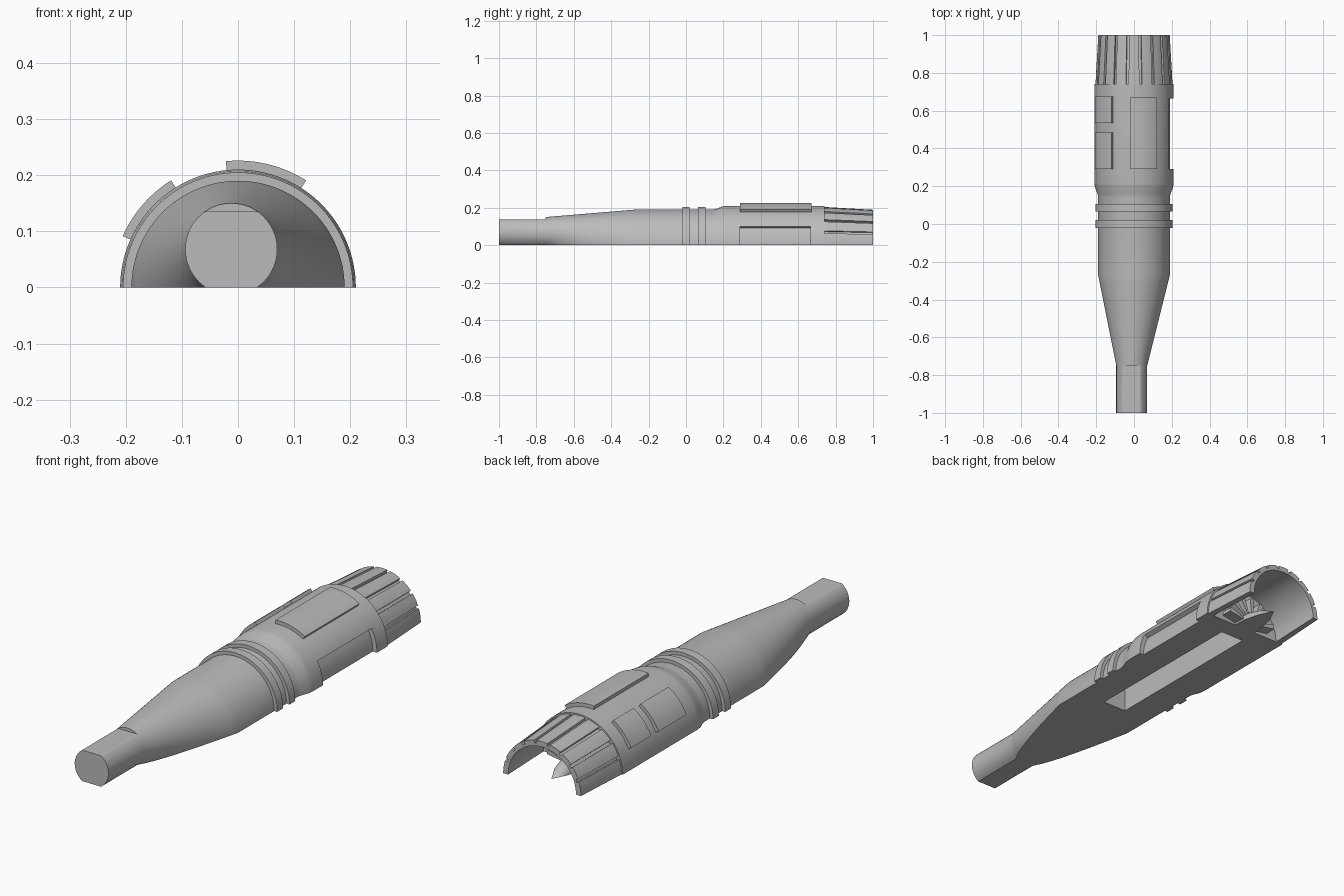
import bpy, bmesh
from math import sin, cos, asin, pi, radians
from mathutils import Vector

cube = bpy.data.objects.get("Cube")
if cube:
    bpy.data.objects.remove(cube, do_unlink=True)

grey = bpy.data.materials.new("plain grey")
grey.use_nodes = True
COLOUR = (0.5, 0.5, 0.5, 1)
grey.diffuse_color = COLOUR
grey.node_tree.nodes["Principled BSDF"].inputs["Base Color"].default_value = COLOUR


def finish(name, bm, smooth=True):
    bmesh.ops.remove_doubles(bm, verts=bm.verts, dist=1e-5)
    bmesh.ops.recalc_face_normals(bm, faces=bm.faces)
    mesh = bpy.data.meshes.new(name)
    bm.to_mesh(mesh)
    bm.free()
    ob = bpy.data.objects.new(name, mesh)
    bpy.context.collection.objects.link(ob)
    mesh.materials.append(grey)
    if smooth:
        shade(ob)
    return ob


def shade(ob):
    bpy.ops.object.select_all(action="DESELECT")
    ob.select_set(True)
    bpy.context.view_layer.objects.active = ob
    bpy.ops.object.shade_smooth_by_angle(angle=radians(25))


def skin(bm, rows, closed):
    """Join rows of points with quads and cap the first and last row."""
    rows = [[bm.verts.new(p) for p in row] for row in rows]
    n = len(rows[0])
    for a, b in zip(rows, rows[1:]):
        for i in range(n if closed else n - 1):
            j = (i + 1) % n
            bm.faces.new((a[i], a[j], b[j], b[i]))
    bm.faces.new(rows[0])
    bm.faces.new(rows[-1])


def sweep(name, section, start=0, end=180):
    """Turn a closed (y, radius) section about the long axis between two angles."""
    steps = max(2, round((end - start) / 3))
    angles = [radians(start + (end - start) * i / steps) for i in range(steps + 1)]
    bm = bmesh.new()
    skin(bm, [[(r * cos(a), y, r * sin(a)) for y, r in section] for a in angles], True)
    return finish(name, bm)


def band(y0, y1, r0, r1):
    return [(y0, r0), (y0, r1), (y1, r1), (y1, r0)]


def cut(ob, cutter):
    mod = ob.modifiers.new("cut", "BOOLEAN")
    mod.operation, mod.solver, mod.object = "DIFFERENCE", "EXACT", cutter
    bpy.context.view_layer.objects.active = ob
    bpy.ops.object.modifier_apply(modifier=mod.name)
    bpy.data.objects.remove(cutter, do_unlink=True)


def box(name, lo, hi):
    bm = bmesh.new()
    bmesh.ops.create_cube(bm, size=1)
    lo, hi = Vector(lo), Vector(hi)
    for v in bm.verts:
        v.co = (lo + hi) / 2 + v.co * (hi - lo)
    return finish(name, bm, False)


# Body: circles cut flat at the ground, lofted from narrow nose to wide cowl
def slice_points(y, t, r, top=1):
    cx, cz = -0.012 * (1 - t), 0.068 * (1 - t)
    low = asin(-cz / r)
    angles = [low + (pi - 2 * low) * i / 64 for i in range(65)]
    return [(cx + r * cos(a), y, max(0, min(top, cz + r * sin(a)))) for a in angles]


NOSE, WAIST, COWL = 0.082, 0.19, 0.21
rows = [slice_points(y, 0, NOSE, 0.136) for y in (-1, -0.75)]
for i in range(13):
    t = i / 12
    rows.append(slice_points(-0.75 + 0.48 * t, t, NOSE + (WAIST - NOSE) * t))
rows += [slice_points(y, 1, r) for y, r in
         ((0.14, WAIST), (0.16, 0.193), (0.195, 0.207), (0.22, COWL), (0.74, COWL))]
bm = bmesh.new()
skin(bm, rows, True)
body = finish("body", bm)

# Side recess and underside pocket
cut(body, sweep("recess_cutter", band(0.29, 0.665, WAIST, 0.24), -20, 28.5))
cut(body, box("pocket_cutter", (-0.058, -0.13, -0.1), (0.058, 0.655, 0.13)))
shade(body)

# Two collar rings
for name, y in (("front_ring", -0.02), ("rear_ring", 0.065)):
    sweep(name, band(y, y + 0.04, 0.188, 0.205))

# Raised panels on the cowl
sweep("top_panel", band(0.29, 0.67, 0.205, 0.226), 57.5, 95.5)
sweep("side_panel_front", band(0.29, 0.485, 0.205, 0.225), 122, 156)
sweep("side_panel_rear", band(0.535, 0.675, 0.205, 0.225), 122, 156)

# Exhaust nozzle: thin liner with petals outside
sweep("nozzle_liner", [(0.74, 0.175), (0.74, 0.192), (1, 0.177), (1, 0.165)])
PETALS = 9
for i in range(PETALS):
    pitch = 180 / PETALS
    gap_a = 0 if i == 0 else 2
    gap_b = 0 if i == PETALS - 1 else 2
    sweep(f"nozzle_petal_{i + 1}", [(0.74, 0.19), (0.74, 0.204), (1, 0.189), (1, 0.175)],
          i * pitch + gap_a, (i + 1) * pitch - gap_b)

# Exhaust spike with a fan of blades
sweep("exhaust_spike", [(0.73, 0), (0.73, 0.055), (0.8, 0.05), (0.87, 0.033), (0.935, 0)])
for i in range(7):
    mid = 15 + 25 * i
    sweep(f"fan_blade_{i + 1}", band(0.73, 0.79, 0.04, 0.125), mid - 5, mid + 5)
